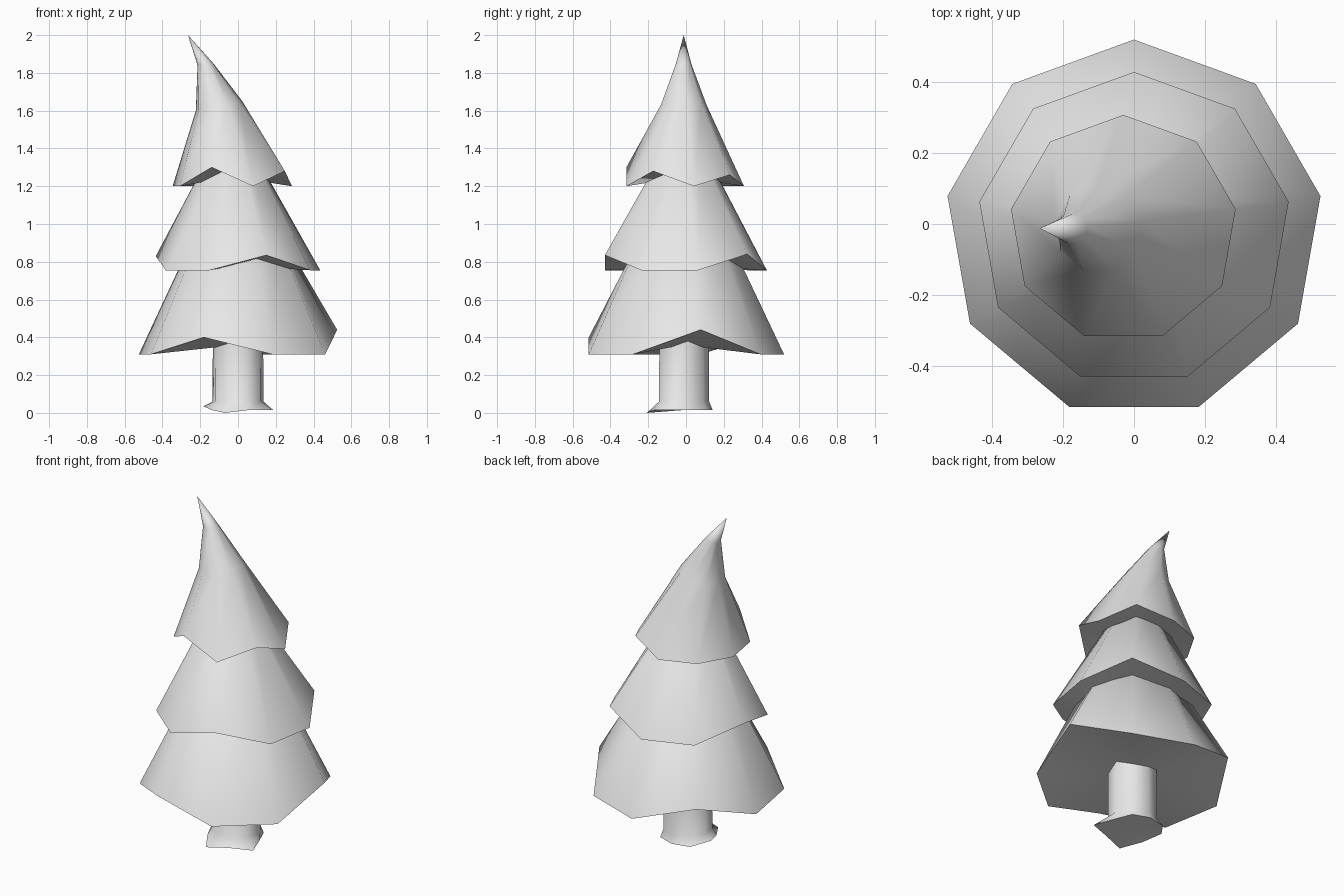
import bpy, bmesh, math

SIDES = 9
START = math.radians(10)
CENTRE_Y = -0.014

cube = bpy.data.objects.get("Cube")
if cube:
    bpy.data.objects.remove(cube, do_unlink=True)

# One plain grey for the whole tree
grey = bpy.data.materials.new("plain grey")
grey.use_nodes = True
colour = (0.8, 0.8, 0.8, 1)
grey.diffuse_color = colour
grey.node_tree.nodes["Principled BSDF"].inputs["Base Color"].default_value = colour


def ring(bm, x, z, radius, lift=None, radii=None, tilt=0, y=CENTRE_Y):
    """Nine-sided loop; lift raises chosen corners, tilt slopes it along x."""
    lift = lift or {}
    verts = []
    for i in range(SIDES):
        a = START + math.tau * i / SIDES
        r = radii[i] if radii else radius
        dx = r * math.cos(a)
        verts.append(bm.verts.new((x + dx, y + r * math.sin(a),
                                   z + lift.get(i, 0) + tilt * dx)))
    return verts


def bridge(bm, low, high):
    for i in range(SIDES):
        j = (i + 1) % SIDES
        bm.faces.new((low[i], low[j], high[j], high[i]))


def fan(bm, loop, point):
    tip = bm.verts.new(point)
    for i in range(SIDES):
        bm.faces.new((loop[i], loop[(i + 1) % SIDES], tip))


def finish(bm, name):
    bmesh.ops.recalc_face_normals(bm, faces=bm.faces)
    mesh = bpy.data.meshes.new(name)
    bm.to_mesh(mesh)
    bm.free()
    mesh.materials.append(grey)
    mesh.shade_smooth()
    mesh.set_sharp_from_angle(angle=math.radians(60))
    obj = bpy.data.objects.new(name, mesh)
    bpy.context.collection.objects.link(obj)


def tier(name, rings, lift, under, tip):
    """Skirt of branches: rings are (x, z, radius, tilt) from the hem upward."""
    bm = bmesh.new()
    loops = [ring(bm, x, z, r, lift if n == 0 else None, tilt=t)
             for n, (x, z, r, t) in enumerate(rings)]
    for low, high in zip(loops, loops[1:]):
        bridge(bm, low, high)
    fan(bm, loops[0], (rings[0][0], CENTRE_Y, under))
    fan(bm, loops[-1], tip)
    finish(bm, name)


# Three tiers of branches with notched hems
tier("lower_branches",
     [(0, 0.31, 0.533, 0), (0, 0.95, 0.23, 0)],
     {0: 0.13, 3: 0.1, 6: 0.09}, 0.36, (0, CENTRE_Y, 1.0))
tier("middle_branches",
     [(0, 0.755, 0.442, 0), (-0.03, 1.38, 0.115, 0)],
     {1: 0.085, 4: 0.075, 7: 0.08}, 0.78, (-0.04, CENTRE_Y, 1.42))
tier("top_branches",
     [(-0.03, 1.2, 0.321, 0), (-0.1, 1.625, 0.125, 0.2),
      (-0.172, 1.845, 0.043, 0.1)],
     {1: 0.06, 6: 0.1, 8: 0.08}, 1.25, (-0.265, -0.012, 2.0))

# Trunk with an uneven flared foot
bm = bmesh.new()
foot = ring(bm, 0, 0.015, 0, {4: 0.02, 6: -0.015},
            [0.14, 0.155, 0.155, 0.17, 0.185, 0.16, 0.205, 0.165, 0.215])
ankle = ring(bm, 0, 0.06, 0.137)
top = ring(bm, 0, 0.42, 0.135)
bridge(bm, foot, ankle)
bridge(bm, ankle, top)
fan(bm, foot, (0, CENTRE_Y, 0.015))
fan(bm, top, (0, CENTRE_Y, 0.42))
finish(bm, "trunk")
